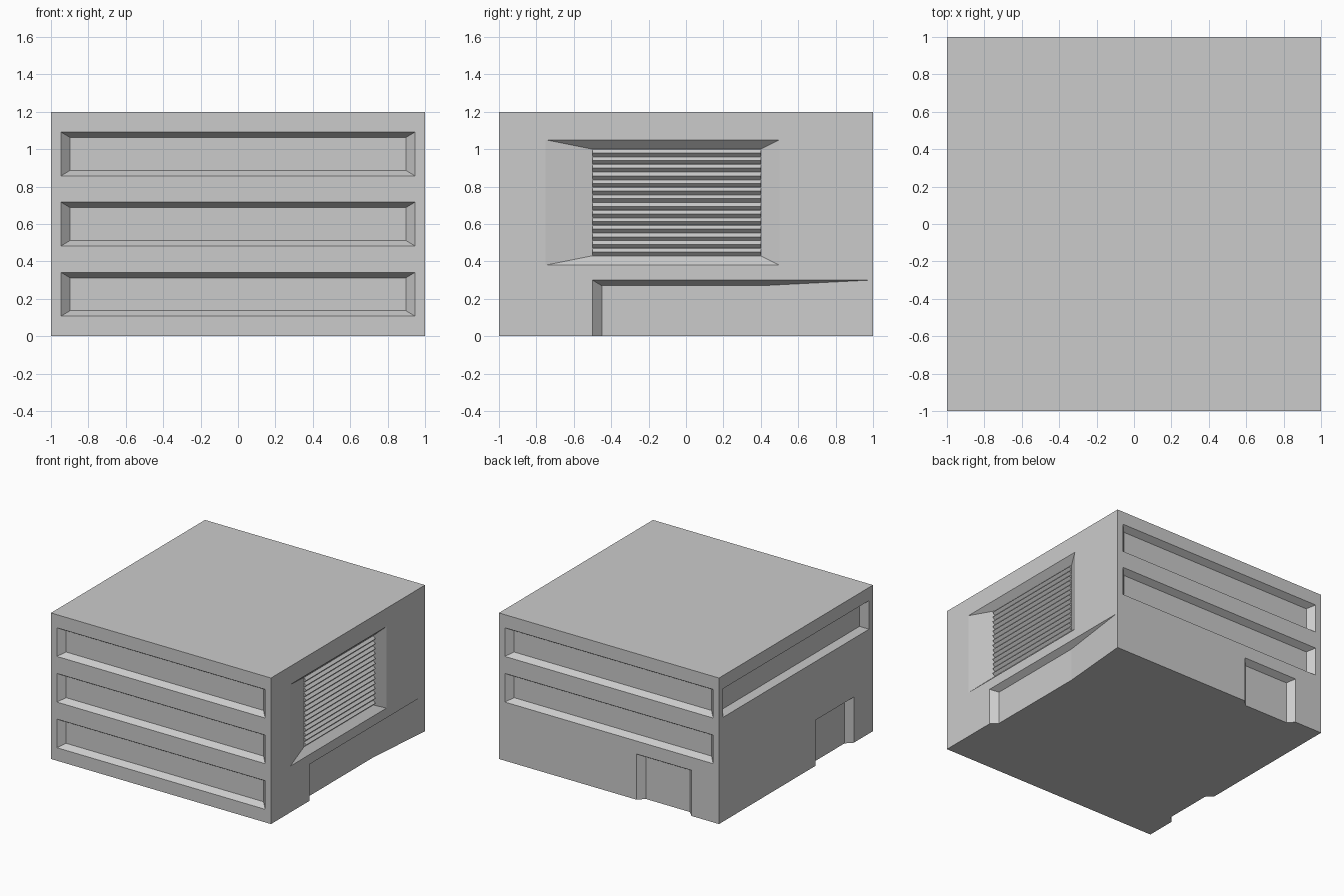
import bpy, bmesh
from mathutils import Vector

if "Cube" in bpy.data.objects:
    bpy.data.objects.remove(bpy.data.objects["Cube"])

DEPTH = 0.05


def make_object(name, verts, faces):
    me = bpy.data.meshes.new(name)
    me.from_pydata(verts, [], faces)
    bm = bmesh.new()
    bm.from_mesh(me)
    bmesh.ops.recalc_face_normals(bm, faces=bm.faces)
    bm.to_mesh(me)
    bm.free()
    ob = bpy.data.objects.new(name, me)
    bpy.context.collection.objects.link(ob)
    return ob


# How (position along wall, depth into wall, height) maps to each side
SIDES = {
    "front": lambda u, d, z: (u, -1 + d, z),
    "back": lambda u, d, z: (u, 1 - d, z),
    "left": lambda u, d, z: (-1 + d, u, z),
    "right": lambda u, d, z: (1 - d, u, z),
}

# Main block
bpy.ops.mesh.primitive_cube_add(size=2, location=(0, 0, 0.6))
body = bpy.context.object
body.name = "building_body"
body.scale.z = 0.6
bpy.ops.object.transform_apply(location=True, scale=True)


def recess(name, side, outer, inner):
    """Splayed recess: rectangles (u0, u1, z0, z1) at the wall and at its back."""
    o, i = Vector(outer), Vector(inner)
    beyond = o + (o - i) * 0.2          # continue the splay outside the wall
    verts = []
    for r, d in ((beyond, -0.2 * DEPTH), (i, DEPTH)):
        verts += [SIDES[side](u, d, z) for u, z in
                  ((r[0], r[2]), (r[1], r[2]), (r[1], r[3]), (r[0], r[3]))]
    faces = [(0, 1, 2, 3), (4, 5, 6, 7)]
    faces += [(k, (k + 1) % 4, (k + 1) % 4 + 4, k + 4) for k in range(4)]
    cutter = make_object(name, verts, faces)
    cutter.hide_render = True
    cuts.append(cutter)


cuts = []

# Ribbon windows per storey
for side, storeys in (("front", (0, 1, 2)), ("back", (1, 2)), ("left", (2,))):
    for s in storeys:
        z = 0.107 + 0.375 * s
        recess("window_cut", side, (-0.947, 0.947, z, z + 0.235),
               (-0.897, 0.897, z + 0.03, z + 0.205))

# Doorways
for side in ("back", "left"):
    recess("door_cut", side, (-0.75, -0.25, -0.1, 0.375), (-0.7, -0.3, -0.1, 0.345))

# Wide tapering entrance and louvre surround
recess("entrance_cut", "right", (-0.5, 0.985, -0.1, 0.3), (-0.45, 0.4, -0.1, 0.27))
recess("louvre_cut", "right", (-0.75, 0.5, 0.38, 1.05), (-0.5, 0.4, 0.43, 1.0))

for c in cuts:
    m = body.modifiers.new("cut", "BOOLEAN")
    m.operation = "DIFFERENCE"
    m.solver = "EXACT"
    m.object = c
bpy.context.view_layer.objects.active = body
for m in list(body.modifiers):
    bpy.ops.object.modifier_apply(modifier=m.name)
for c in cuts:
    bpy.data.objects.remove(c)

# Louvre slats: triangular ribs across the vent
N, Z0, Z1 = 14, 0.43, 1.0
pitch = (Z1 - Z0) / N
verts, faces = [], []
for k in range(N):
    z, b = Z0 + k * pitch, len(verts)
    for y in (-0.5, 0.4):
        verts += [(0.949, y, z), (0.949, y, z + pitch), (0.97, y, z + pitch / 2)]
    faces += [(b, b + 1, b + 2), (b + 3, b + 4, b + 5)]
    faces += [(b + j, b + (j + 1) % 3, b + (j + 1) % 3 + 3, b + j + 3) for j in range(3)]
make_object("louvre_slats", verts, faces)
